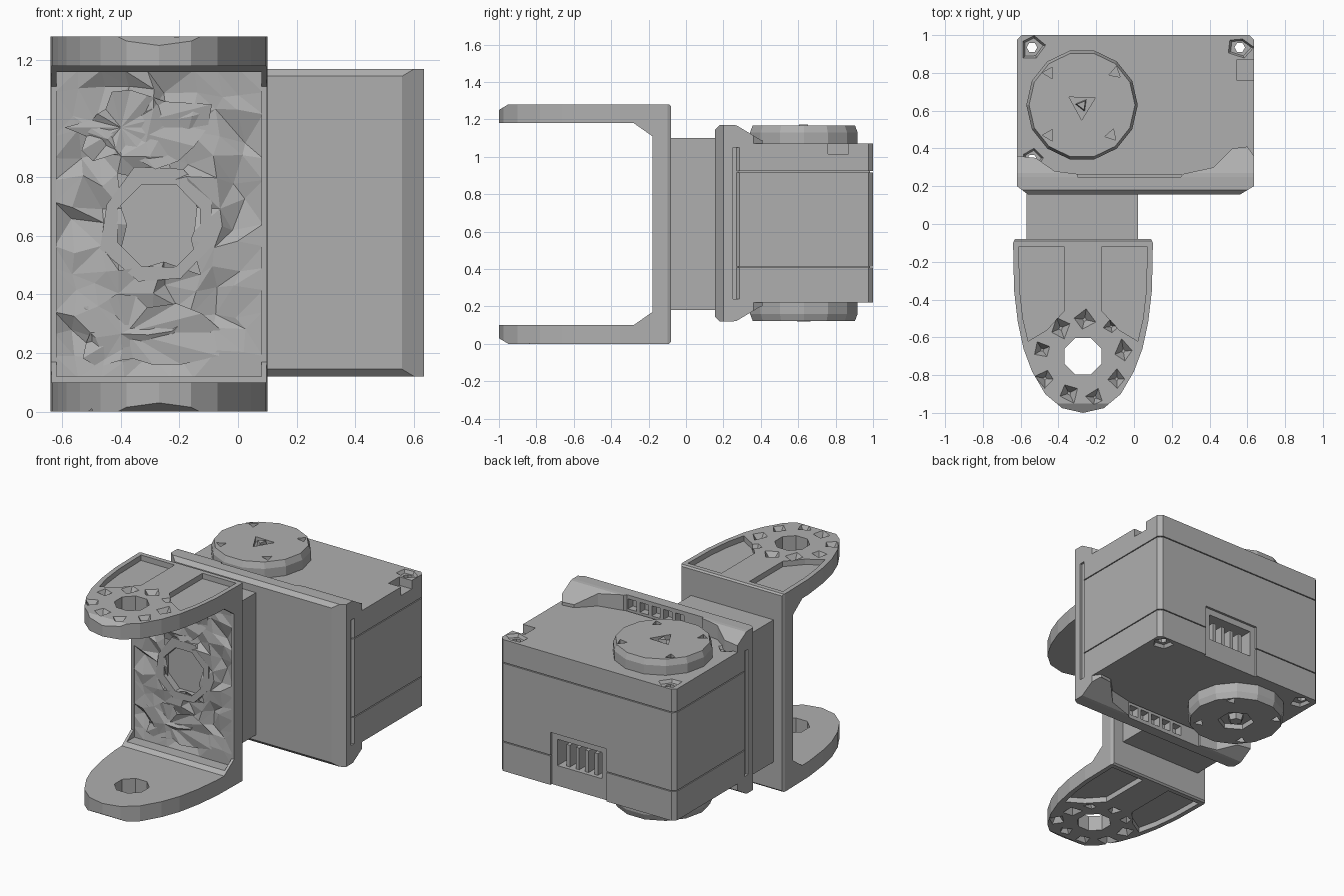
import bpy, bmesh, math, random
from mathutils import Vector

random.seed(7)
cube = bpy.data.objects.get("Cube")
if cube:
    bpy.data.objects.remove(cube, do_unlink=True)

COL = (0.43, 0.43, 0.43, 1)
grey = bpy.data.materials.new("plain_grey")
grey.use_nodes = True
grey.diffuse_color = COL
grey.node_tree.nodes["Principled BSDF"].inputs["Base Color"].default_value = COL

CX = -0.27      # shared x centre of bracket and horn
MZ = 0.645      # mid height


def finish(name, bm):
    bmesh.ops.recalc_face_normals(bm, faces=bm.faces)
    mesh = bpy.data.meshes.new(name)
    bm.to_mesh(mesh)
    bm.free()
    mesh.materials.append(grey)
    obj = bpy.data.objects.new(name, mesh)
    bpy.context.collection.objects.link(obj)
    return obj


def prism(name, pts, lo, hi, axis="z", taper=1.0):
    """Extrude a 2D outline from lo to hi; taper scales the hi end."""
    place = {"z": lambda a, b, h: (a, b, h),
             "x": lambda a, b, h: (h, a, b),
             "y": lambda a, b, h: (a, h, b)}[axis]
    ca = sum(p[0] for p in pts) / len(pts)
    cb = sum(p[1] for p in pts) / len(pts)
    bm = bmesh.new()
    bot = [bm.verts.new(place(a, b, lo)) for a, b in pts]
    top = [bm.verts.new(place(ca + (a - ca) * taper, cb + (b - cb) * taper, hi))
           for a, b in pts]
    bm.faces.new(bot)
    bm.faces.new(top)
    for i in range(len(pts)):
        j = (i + 1) % len(pts)
        bm.faces.new((bot[i], bot[j], top[j], top[i]))
    return finish(name, bm)


def ring(x, y, r, n, turn=0.0, wobble=0.0):
    return [(x + (r + random.uniform(-wobble, wobble)) * math.cos(turn + math.tau * i / n),
             y + (r + random.uniform(-wobble, wobble)) * math.sin(turn + math.tau * i / n))
            for i in range(n)]


def rect(a0, a1, b0, b1, c=0.0):
    if not c:
        return [(a0, b0), (a1, b0), (a1, b1), (a0, b1)]
    return [(a0 + c, b0), (a1 - c, b0), (a1, b0 + c), (a1, b1 - c),
            (a1 - c, b1), (a0 + c, b1), (a0, b1 - c), (a0, b0 + c)]


def boolean(obj, tool, mode="DIFFERENCE"):
    mod = obj.modifiers.new("cut", "BOOLEAN")
    mod.operation, mod.solver, mod.object = mode, "EXACT", tool
    with bpy.context.temp_override(object=obj, active_object=obj):
        bpy.ops.object.modifier_apply(modifier=mod.name)
    bpy.data.objects.remove(tool, do_unlink=True)


def flip(z, up):
    """Mirror a height about the middle for the underside."""
    return z if up else 2 * MZ - z


# --- Bracket: U profile trimmed by the rounded arm outline ---
T, B = 1.28, 0.0
u_shape = [(-0.09, B), (-0.08, 0.01), (-0.08, 1.27), (-0.09, T), (-0.95, T), (-1.0, 1.25),
           (-1.0, 1.18), (-0.28, 1.18), (-0.18, 1.11), (-0.18, 0.17), (-0.28, 0.1),
           (-1.0, 0.1), (-1.0, 0.03), (-0.95, B)]
bracket = prism("bracket", u_shape, -0.65, 0.11, "x")
half = [(0.36, -0.08), (0.37, -0.1), (0.365, -0.35), (0.345, -0.52), (0.315, -0.66),
        (0.27, -0.78), (0.2, -0.9), (0.11, -0.975)]
outline = ([(CX + w, y) for w, y in half] + [(CX, -1.0)]
           + [(CX - w, y) for w, y in reversed(half)])
boolean(bracket, prism("trim", outline, -0.1, 1.4), "INTERSECT")
boolean(bracket, prism("pivot_hole", ring(CX, -0.7, 0.105, 8, 0.39), -0.1, 1.4))

# Outer pockets and chipped facets round each pivot
pocket = [(0.1, -0.12), (0.34, -0.12), (0.335, -0.35), (0.318, -0.5), (0.29, -0.62),
          (0.19, -0.56), (0.1, -0.46)]
for z0, z1 in ((1.245, 1.3), (0.035, -0.02)):
    for s in (1, -1):
        boolean(bracket, prism("pocket", [(CX + s * a, b) for a, b in pocket], z0, z1))
    for i in range(9):
        ang = math.tau * (i + 0.2) / 9
        r = random.uniform(0.19, 0.23)
        spot = ring(CX + r * math.cos(ang), -0.71 + r * math.sin(ang),
                    random.uniform(0.05, 0.08), 4, random.random() * 3, 0.02)
        boolean(bracket, prism("chip", spot, z1, z0 + (z0 - z1) * 0.2, taper=0.15))

# Recessed front panel
boolean(bracket, prism("panel_cut", rect(-0.62, 0.08, 0.12, 1.16), -0.3, -0.125, "y"))

# --- Faceted relief filling the panel, open at the centre ---
bm = bmesh.new()
NX, NZ = 9, 14
grid = []
for j in range(NZ + 1):
    row = []
    for i in range(NX + 1):
        edge = i in (0, NX) or j in (0, NZ)
        k = 0 if edge else 0.025
        p = Vector((-0.625 + 0.71 * i / NX + random.uniform(-k, k),
                    -0.175 if edge else random.choice((-0.178, -0.17, -0.165, -0.14)),
                    0.115 + 1.05 * j / NZ + random.uniform(-k, k)))
        row.append(bm.verts.new(p))
    grid.append(row)
for j in range(NZ):
    for i in range(NX):
        q = [grid[j][i], grid[j][i + 1], grid[j + 1][i + 1], grid[j + 1][i]]
        mid = sum((v.co for v in q), Vector()) / 4
        if math.hypot(mid.x - CX, mid.z - MZ + 0.01) < 0.15:
            continue
        if random.random() < 0.5:
            q = q[1:] + q[:1]
        bm.faces.new((q[0], q[1], q[2]))
        bm.faces.new((q[0], q[2], q[3]))
finish("panel_relief", bm)

# Octagonal collar round the central opening
collar = prism("panel_collar", ring(CX, 0.635, 0.2, 8, 0.39, 0.02), -0.12, -0.172, "y")
boolean(collar, prism("collar_hole", ring(CX, 0.635, 0.152, 8, 0.39), -0.2, -0.1, "y"))

# Spiky fans above and below the opening
for name, fx, fz in (("upper_fan", -0.4, 0.97), ("lower_fan", -0.38, 0.27)):
    bm = bmesh.new()
    hub = bm.verts.new((fx, -0.165, fz))
    rim = []
    for i in range(18):
        a = math.tau * i / 18
        r = random.uniform(0.1, 0.2) + 0.16 * max(0, math.cos(a)) ** 2
        z = min(max(fz + r * 0.7 * math.sin(a), 0.13), 1.15)
        rim.append(bm.verts.new((max(fx + r * math.cos(a), -0.61),
                                 -0.18 if i % 2 else -0.165, z)))
    for i in range(18):
        bm.faces.new((hub, rim[i], rim[(i + 1) % 18]))
    finish(name, bm)

# --- Neck between bracket and servo ---
prism("neck", rect(-0.57, 0.02, 0.18, 1.1), -0.09, 0.17, "y")

# --- Servo case: three stacked sections with thin seams ---
plan = rect(-0.62, 0.635, 0.26, 1.0, 0.025)
lower = prism("case_lower", plan, 0.22, 0.407)
middle = prism("case_middle", plan, 0.413, 0.917)
upper = prism("case_upper", plan, 0.923, 1.07)
core = prism("case_core", rect(-0.605, 0.62, 0.2, 0.985), 0.24, 1.05)

# Connector opening in the lower back, with pins
for part in (lower, middle, core):
    boolean(part, prism("socket", rect(-0.09, 0.23, 0.35, 0.52), 0.87, 1.1, "y"))
    boolean(part, prism("socket_step", rect(-0.13, 0.27, 0.15, 0.56), 0.985, 1.1, "y"))
for i in range(4):
    x = -0.03 + i * 0.067
    prism("connector_pin", rect(x - 0.012, x + 0.012, 0.35, 0.49), 0.86, 0.96, "y")

# Corner screw holes and the notch at one back corner
for x, y in ((-0.54, 0.935), (0.56, 0.935), (-0.54, 0.34)):
    for part in (lower, middle, upper, core):
        boolean(part, prism("screw_hole", ring(x, y, 0.028, 6), 0, 1.4))
    for z0, z1 in ((1.09, 1.03), (0.2, 0.26)):
        part = upper if z0 > 1 else lower
        boolean(part, prism("chip", ring(x, y, 0.075, 5, x * 9, 0.02), z0, z1, taper=0.5))
for part in (upper, core):
    boolean(part, prism("corner_notch", rect(0.545, 0.7, 0.76, 0.87), 1.015, 1.1))

# --- Front flange with chamfered front edges ---
flange_plan = [(-0.62, 0.25), (-0.62, 0.2), (-0.56, 0.155), (0.56, 0.155),
               (0.635, 0.2), (0.635, 0.25)]
flange = prism("front_flange", flange_plan, 0.12, 1.17)
side = [(0.15, 0.15), (0.18, 0.12), (0.26, 0.12), (0.26, 1.17), (0.18, 1.17), (0.15, 1.14)]
boolean(flange, prism("flange_trim", side, -0.8, 0.8, "x"), "INTERSECT")
for z0, z1 in ((1.08, 1.145), (0.21, 0.145)):
    for i in range(5):
        x = -0.16 + i * 0.085
        boolean(flange, prism("vent", rect(x, x + 0.06, 0.2, 0.3), z0, z1))

# Curved ears at the flange ends, and the horns, on both faces
right_ear = [(0.24, 0.24), (0.635, 0.24), (0.635, 0.36), (0.6, 0.41), (0.52, 0.4),
             (0.42, 0.3), (0.26, 0.265)]
left_ear = [(-0.62, 0.24), (-0.3, 0.24), (-0.3, 0.265), (-0.42, 0.28), (-0.52, 0.35),
            (-0.62, 0.36)]
for up in (True, False):
    tag = "upper" if up else "lower"
    for name, pts in (("right", right_ear), ("left", left_ear)):
        ear = prism(f"{tag}_{name}_ear", pts, flip(1.05, up), flip(1.17, up))
        slope = [(0.2, flip(1.0, up)), (0.5, flip(1.0, up)), (0.5, flip(1.08, up)),
                 (0.4, flip(1.09, up)), (0.27, flip(1.168, up)), (0.2, flip(1.175, up))]
        boolean(ear, prism("ear_slope", slope, -0.8, 0.8, "x"), "INTERSECT")
    # Horn disc with bevelled rim and screw holes
    disc = ring(-0.275, 0.63, 0.295, 14)
    prism(f"{tag}_horn_base", disc, flip(1.06, up), flip(1.13, up))
    horn = prism(f"{tag}_horn", disc, flip(1.13, up), flip(1.168, up), taper=0.95)
    for x, y in ((-0.45, 0.8), (-0.1, 0.8), (-0.45, 0.47), (-0.12, 0.47)):
        boolean(horn, prism("horn_screw", ring(x, y, 0.035, 3, x * 7),
                            flip(1.135, up), flip(1.2, up)))
    sides, size = (3, 0.08) if up else (6, 0.11)
    boolean(horn, prism("horn_centre", ring(-0.275, 0.63, size, sides, 0.5),
                        flip(1.135, up), flip(1.2, up)))
    prism(f"{tag}_horn_screw", ring(-0.275, 0.63, size * 0.5, sides, 0.9),
          flip(1.12, up), flip(1.172, up), taper=0.7)
